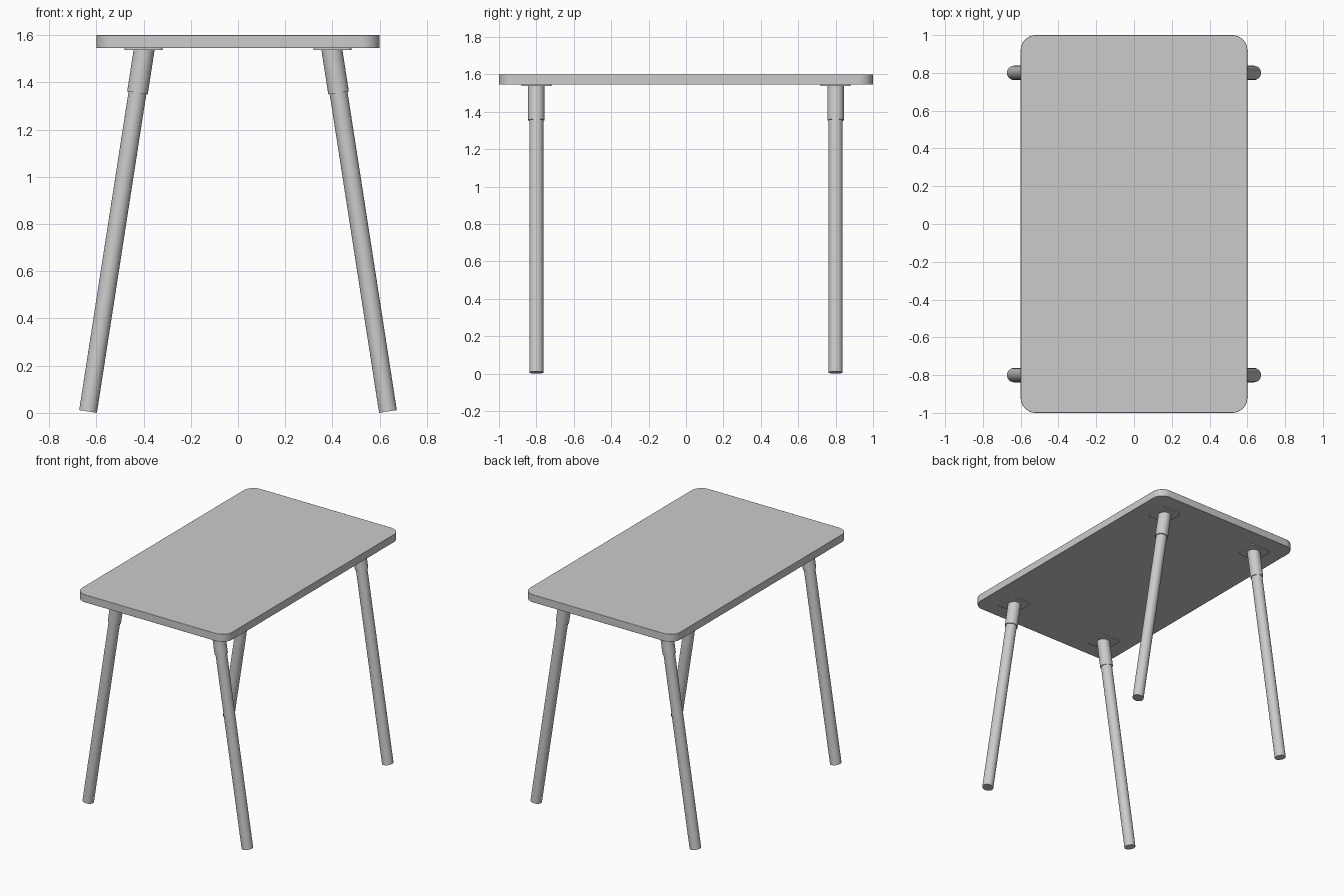
import bpy, bmesh
from math import sin, cos, pi, radians
from mathutils import Vector

if "Cube" in bpy.data.objects:
    bpy.data.objects.remove(bpy.data.objects["Cube"])


def finish(name, bm, bevel=0.0):
    bmesh.ops.recalc_face_normals(bm, faces=bm.faces)
    me = bpy.data.meshes.new(name)
    bm.to_mesh(me)
    bm.free()
    ob = bpy.data.objects.new(name, me)
    bpy.context.collection.objects.link(ob)
    if bevel:
        mod = ob.modifiers.new("soft_edge", "BEVEL")
        mod.width, mod.segments = bevel, 2
        mod.limit_method, mod.angle_limit = "ANGLE", radians(40)
    bpy.ops.object.select_all(action="DESELECT")
    bpy.context.view_layer.objects.active = ob
    ob.select_set(True)
    bpy.ops.object.shade_smooth_by_angle(angle=radians(35))
    return ob


def rounded_slab(name, cx, cy, hx, hy, r, z0, z1, bevel=0.0, seg=10):
    bm = bmesh.new()
    verts = []
    for q, (sx, sy) in enumerate([(1, 1), (-1, 1), (-1, -1), (1, -1)]):
        for i in range(seg + 1):
            a = (q + i / seg) * pi / 2
            verts.append(bm.verts.new((cx + sx * (hx - r) + r * cos(a),
                                       cy + sy * (hy - r) + r * sin(a), z0)))
    face = bm.faces.new(verts)
    ext = bmesh.ops.extrude_face_region(bm, geom=[face], use_keep_orig=True)
    top = [g for g in ext["geom"] if isinstance(g, bmesh.types.BMVert)]
    bmesh.ops.translate(bm, verts=top, vec=(0, 0, z1 - z0))
    return finish(name, bm, bevel)


def rod(name, p0, p1, r):
    axis = p1 - p0
    bm = bmesh.new()
    bmesh.ops.create_cone(bm, cap_ends=True, segments=40, radius1=r, radius2=r,
                          depth=axis.length)
    rot = Vector((0, 0, 1)).rotation_difference(axis).to_matrix().to_4x4()
    rot.translation = (p0 + p1) / 2
    bm.transform(rot)
    return finish(name, bm)


# Table top
rounded_slab("table_top", 0, 0, 0.6, 1.0, 0.08, 1.545, 1.6, bevel=0.002)

# Splayed legs, each with a sleeve and a mounting plate
SLOPE = 0.155
for sx, side in ((-1, "left"), (1, "right")):
    for sy, end in ((-1, "front"), (1, "back")):
        def on_axis(z):
            return Vector((sx * (0.636 - SLOPE * z), sy * 0.8, z))
        tag = f"{end}_{side}"
        rod(f"{tag}_leg", on_axis(0.006), on_axis(1.40), 0.038)
        rod(f"{tag}_leg_sleeve", on_axis(1.355), on_axis(1.549), 0.044)
        rounded_slab(f"{tag}_mounting_plate", sx * 0.4, sy * 0.8,
                     0.08, 0.08, 0.015, 1.537, 1.546, seg=5)
